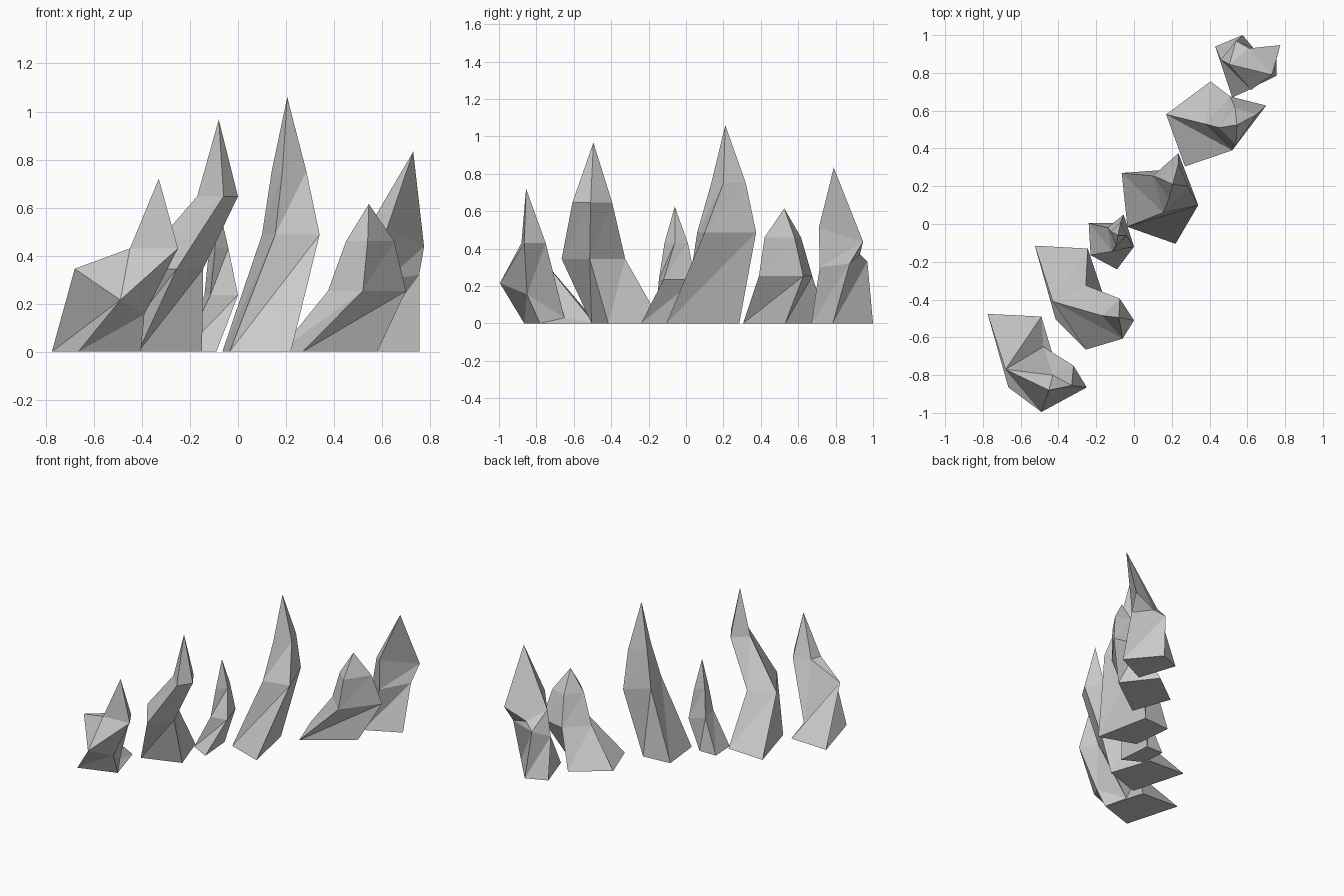
import bpy, bmesh


def spike(name, base, lower, upper, tip, z_low=0.0, z_up=0.0):
    """Four-sided stone spike skinned through three cross-sections to a tip.
    Section corners may carry their own height when the section is tilted."""
    bm = bmesh.new()
    rings = []
    for section, z in ((base, 0.0), (lower, z_low), (upper, z_up)):
        rings.append([bm.verts.new(p if len(p) == 3 else (*p, z)) for p in section])
    bm.faces.new(rings[0])
    for a, b in zip(rings, rings[1:]):
        for i in range(4):
            j = (i + 1) % 4
            bm.faces.new((a[i], a[j], b[i]))
            bm.faces.new((a[j], b[j], b[i]))
    top = bm.verts.new(tip)
    for i in range(4):
        bm.faces.new((rings[2][i], rings[2][(i + 1) % 4], top))
    bmesh.ops.recalc_face_normals(bm, faces=bm.faces)
    mesh = bpy.data.meshes.new(name)
    bm.to_mesh(mesh)
    bm.free()
    bpy.context.collection.objects.link(bpy.data.objects.new(name, mesh))


# Front spike, strongly bent, with a tilted lower section
spike("rock_spike_front",
      [(-.775, -.476), (-.49, -.49), (-.405, -.78), (-.665, -.865)],
      [(-.68, -.77, .345), (-.48, -.65, .03), (-.39, -.85, .155), (-.49, -.995, .215)],
      [(-.43, -.80), (-.32, -.75), (-.25, -.865), (-.45, -.88)],
      (-.33, -.855, .72), z_up=.43)

# Second spike, tall and leaning
spike("rock_spike_second",
      [(-.525, -.115), (-.245, -.13), (-.15, -.415), (-.415, -.505)],
      [(-.43, -.41), (-.255, -.325), (-.145, -.515), (-.255, -.665)],
      [(-.17, -.485), (-.075, -.395), (0, -.51), (-.06, -.607)],
      (-.08, -.495, .967), z_low=.345, z_up=.647)

# Small slim spike
spike("rock_spike_small",
      [(-.24, .005), (-.11, .005), (-.09, -.24), (-.23, -.165)],
      [(-.14, -.02), (-.055, .05), (0, -.12), (-.115, -.145)],
      [(-.12, -.04), (-.07, .01), (-.04, -.06), (-.095, -.115)],
      (-.085, -.06, .625), z_low=.235, z_up=.43)

# Tallest spike
spike("rock_spike_tallest",
      [(-.065, .27), (.14, .285), (.22, -.105), (-.035, -.015)],
      [(.10, .255), (.235, .375), (.34, .10), (.155, .06)],
      [(.14, .24), (.235, .32), (.285, .20), (.185, .135)],
      (.205, .21, 1.06), z_low=.487, z_up=.75)

# Low broad spike
spike("rock_spike_broad",
      [(.17, .58), (.405, .755), (.58, .53), (.27, .305)],
      [(.375, .53), (.51, .675), (.70, .627), (.52, .39)],
      [(.45, .51), (.535, .615), (.65, .58), (.54, .42)],
      (.545, .525, .615), z_low=.253, z_up=.46)

# Rear spike with a tilted overhanging head
spike("rock_spike_rear",
      [(.43, .94), (.575, 1.0), (.755, .785), (.52, .67)],
      [(.46, .87, .28), (.54, .97, .33), (.755, .875, .32), (.62, .715, .30)],
      [(.505, .845, .45), (.61, .93, .37), (.775, .947, .437), (.62, .71, .51)],
      (.73, .79, .833))
